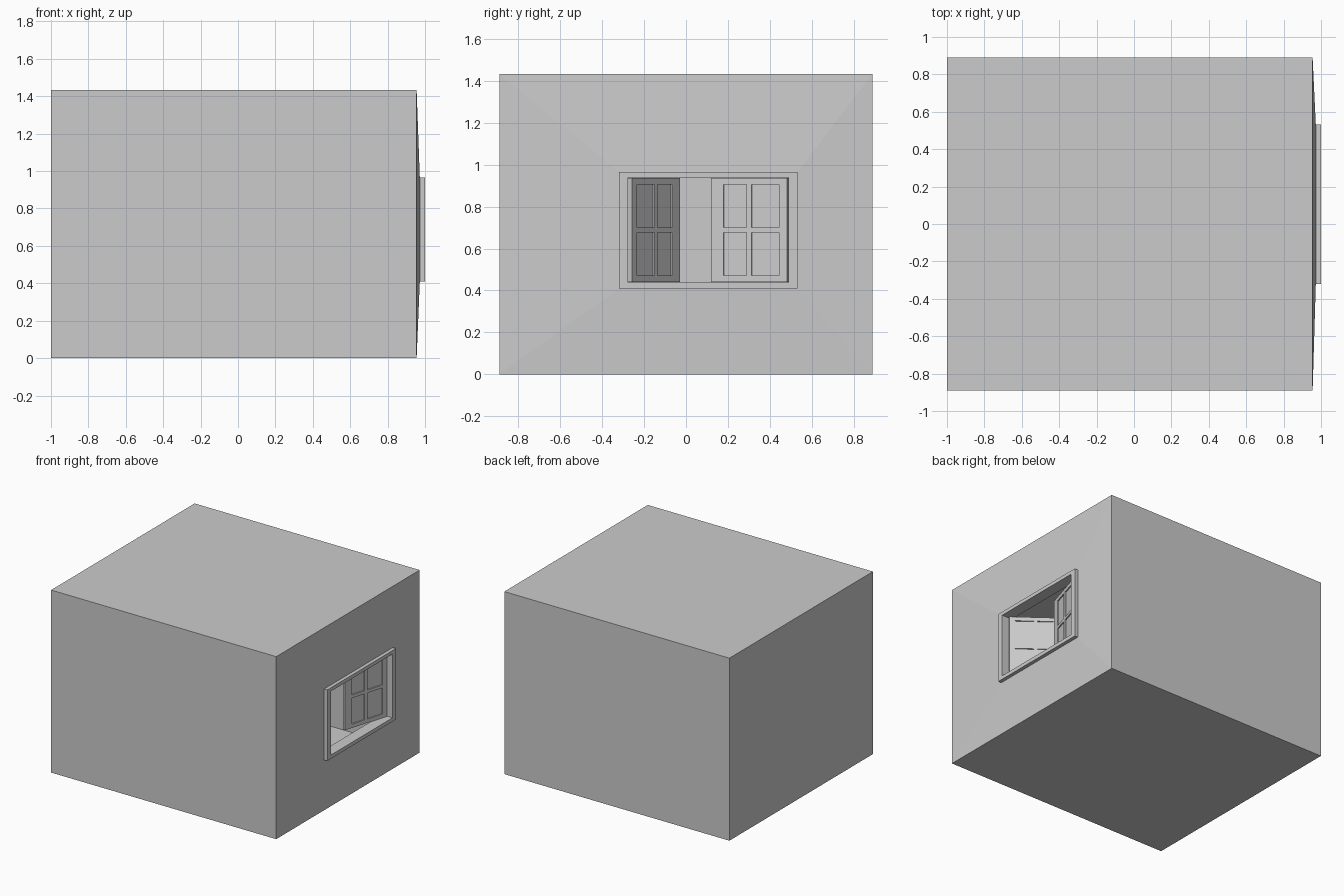
import bpy, bmesh, math

if "Cube" in bpy.data.objects:
    bpy.data.objects.remove(bpy.data.objects["Cube"])


def finish(bm, name, loc=(0, 0, 0), rot=0.0):
    bmesh.ops.recalc_face_normals(bm, faces=bm.faces)
    me = bpy.data.meshes.new(name)
    bm.to_mesh(me)
    bm.free()
    ob = bpy.data.objects.new(name, me)
    bpy.context.collection.objects.link(ob)
    ob.location = loc
    ob.rotation_euler.z = rot
    return ob


def lattice(name, ys, zs, depth, loc, rot=0.0):
    """Slab in the yz plane; every odd cell of the grid is an opening."""
    bm = bmesh.new()
    v = [[bm.verts.new((0, y, z)) for z in zs] for y in ys]
    for i in range(len(ys) - 1):
        for j in range(len(zs) - 1):
            if not (i % 2 and j % 2):
                bm.faces.new((v[i][j], v[i + 1][j], v[i + 1][j + 1], v[i][j + 1]))
    ext = bmesh.ops.extrude_face_region(bm, geom=bm.faces[:], use_keep_orig=True)
    new = [e for e in ext["geom"] if isinstance(e, bmesh.types.BMVert)]
    bmesh.ops.translate(bm, verts=new, vec=(depth, 0, 0))
    return finish(bm, name, loc, rot)


# Window measurements (outer frame and clear opening)
OY0, OY1, OZ0, OZ1 = -0.32, 0.532, 0.409, 0.966
IY0, IY1, IZ0, IZ1 = -0.277, 0.489, 0.438, 0.938

# Room shell: thin walls, the window wall rises slightly towards the frame
bm = bmesh.new()


def ring(x, y0, y1, z0, z1):
    return [bm.verts.new((x, y, z)) for y, z in
            ((y0, z0), (y1, z0), (y1, z1), (y0, z1))]


back = ring(-1, -0.89, 0.89, 0, 1.433)
edge = ring(0.955, -0.89, 0.89, 0, 1.433)
hole = ring(0.972, OY0, OY1, OZ0, OZ1)
bm.faces.new(back[::-1])
for a, b in ((back, edge), (edge, hole)):
    for i in range(4):
        k = (i + 1) % 4
        bm.faces.new((a[i], a[k], b[k], b[i]))
finish(bm, "room_shell")

# Window frame
lattice("window_frame", (OY0, IY0, IY1, OY1), (OZ0, IZ0, IZ1, OZ1), 0.09, (0.91, 0, 0))

# Two casement sashes opening inwards, each with four panes
T = 0.024
widths = (0, 0.041, 0.178, 0.203, 0.317, 0.38)
heights = (0.441, 0.471, 0.676, 0.70, 0.905, 0.936)
for side, s, hinge, angle in (("left", 1, IY0, 53), ("right", -1, IY1, 17)):
    loc, rot = (0.935, hinge, 0), s * math.radians(angle)
    lattice(side + "_sash", [s * w for w in widths], heights, T, loc, rot)
    bm = bmesh.new()
    for i in (1, 3):
        for j in (1, 3):
            box = bmesh.ops.create_cube(bm, size=1)["verts"]
            y0, y1, z0, z1 = widths[i], widths[i + 1], heights[j], heights[j + 1]
            bmesh.ops.scale(bm, vec=(0.006, y1 - y0, z1 - z0), verts=box)
            bmesh.ops.translate(bm, vec=(T / 2, s * (y0 + y1) / 2, (z0 + z1) / 2), verts=box)
    finish(bm, side + "_panes", loc, rot)
